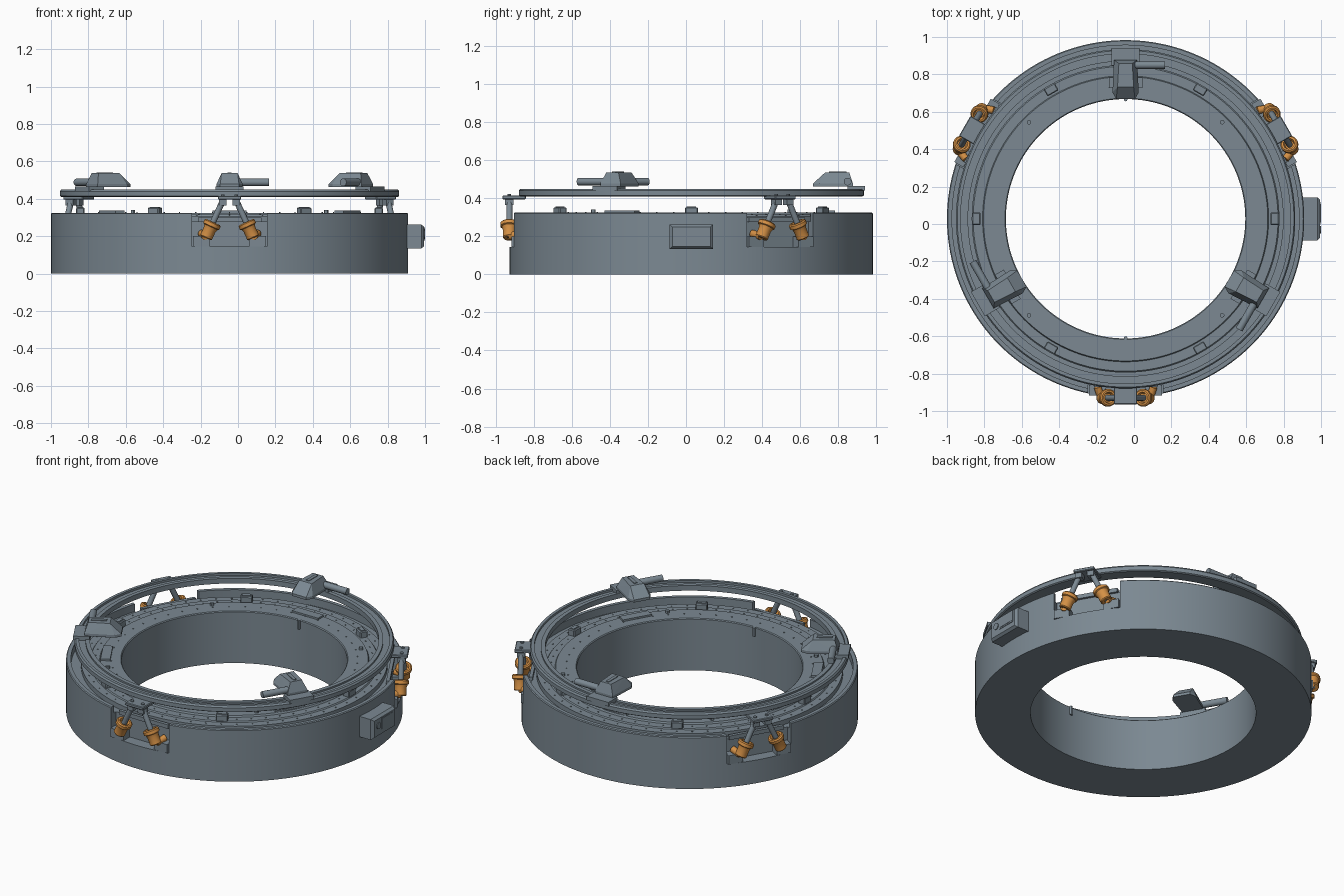
import bpy, bmesh
from math import radians, pi, cos, sin
from mathutils import Matrix, Vector

cube = bpy.data.objects.get("Cube")
if cube:
    bpy.data.objects.remove(cube, do_unlink=True)


def material(name, rgb):
    m = bpy.data.materials.new(name)
    m.use_nodes = True
    m.diffuse_color = (*rgb, 1)
    m.node_tree.nodes["Principled BSDF"].inputs["Base Color"].default_value = (*rgb, 1)
    return m


GREY = material("slate grey", (0.20, 0.25, 0.29))
ORANGE = material("orange", (0.66, 0.28, 0.06))
CENTRE = Matrix.Translation((-0.045, 0.028, 0))


def frame(deg):
    # local x points outward from the ring axis, local y runs counter-clockwise
    return CENTRE @ Matrix.Rotation(radians(deg), 4, "Z")


def finish(name, bm, mat=GREY, place=CENTRE, smooth=True):
    bmesh.ops.recalc_face_normals(bm, faces=bm.faces)
    bm.transform(place)
    me = bpy.data.meshes.new(name)
    bm.to_mesh(me)
    bm.free()
    me.materials.append(mat)
    ob = bpy.data.objects.new(name, me)
    bpy.context.collection.objects.link(ob)
    if smooth:
        bpy.ops.object.select_all(action="DESELECT")
        ob.select_set(True)
        bpy.context.view_layer.objects.active = ob
        bpy.ops.object.shade_smooth_by_angle(angle=radians(30))
    return ob


def lathe(name, profile, mat=GREY, place=CENTRE, seg=128):
    # closed radius/height profile turned around z
    bm = bmesh.new()
    rings = []
    for i in range(seg):
        a = 2 * pi * i / seg
        rings.append([bm.verts.new((r * cos(a), r * sin(a), z)) for r, z in profile])
    n = len(profile)
    for i in range(seg):
        p, q = rings[i], rings[(i + 1) % seg]
        for j in range(n):
            k = (j + 1) % n
            bm.faces.new((p[j], q[j], q[k], p[k]))
    return finish(name, bm, mat, place)


def box(name, lo, hi, place, mat=GREY, bevel=0):
    bm = bmesh.new()
    bmesh.ops.create_cube(bm, size=1)
    lo, hi = Vector(lo), Vector(hi)
    for v in bm.verts:
        v.co = Vector(h * (c + 0.5) + l * (0.5 - c) for c, l, h in zip(v.co, lo, hi))
    if bevel:
        bmesh.ops.bevel(bm, geom=bm.edges[:], offset=bevel, segments=1, affect="EDGES")
    return finish(name, bm, mat, place, smooth=False)


def hull(name, points, place, mat=GREY):
    bm = bmesh.new()
    for p in points:
        bm.verts.new(p)
    bmesh.ops.convex_hull(bm, input=bm.verts[:])
    return finish(name, bm, mat, place, smooth=False)


def aim(a, b):
    a, b = Vector(a), Vector(b)
    return Matrix.Translation(a) @ (b - a).to_track_quat("Z", "Y").to_matrix().to_4x4(), (b - a).length


def rod(name, a, b, radius, place, mat=GREY, seg=20):
    m, length = aim(a, b)
    bm = bmesh.new()
    bmesh.ops.create_cone(bm, cap_ends=True, segments=seg, radius1=radius, radius2=radius,
                          depth=length, matrix=Matrix.Translation((0, 0, length / 2)))
    return finish(name, bm, mat, place @ m)


# Main body: thick ring with a trough behind the outer rim
body = lathe("base_ring", [
    (0.64, 0), (0.955, 0), (0.955, 0.32), (0.95, 0.325), (0.928, 0.325), (0.928, 0.278),
    (0.87, 0.278), (0.87, 0.308), (0.82, 0.308), (0.815, 0.315), (0.765, 0.315),
    (0.76, 0.325), (0.645, 0.325), (0.64, 0.32)], seg=160)

# Three side pockets cut through the rim
STRUTS = (270, 30, 150)
for deg in STRUTS:
    cutter = box("pocket_cutter", (0.885, -0.2, 0.145), (1.1, 0.2, 0.5), frame(deg))
    cutter.hide_render = True
    cutter.hide_viewport = True
    mod = body.modifiers.new("pocket", "BOOLEAN")
    mod.operation = "DIFFERENCE"
    mod.solver = "EXACT"
    mod.object = cutter
dg = bpy.context.evaluated_depsgraph_get()
cut_mesh = bpy.data.meshes.new_from_object(body.evaluated_get(dg))
body.modifiers.clear()
body.data = cut_mesh
for ob in [o for o in bpy.data.objects if o.name.startswith("pocket_cutter")]:
    bpy.data.objects.remove(ob, do_unlink=True)

# Floating capture ring with a channel on top
lathe("capture_ring", [
    (0.82, 0.415), (0.9, 0.41), (0.907, 0.415), (0.907, 0.44), (0.9, 0.45), (0.882, 0.45),
    (0.882, 0.437), (0.845, 0.437), (0.845, 0.447), (0.82, 0.447)], seg=160)

# Strut pairs with orange actuators
for deg in STRUTS:
    f = frame(deg)
    box("strut_bracket", (0.87, -0.062, 0.395), (0.993, 0.062, 0.415), f, bevel=0.004)
    box("pocket_rail", (0.88, -0.17, 0.275), (0.9, 0.17, 0.3), f)
    for s in (-1, 1):
        top, low = Vector((0.957, s * 0.036, 0.39)), Vector((0.957, s * 0.125, 0.195))
        box("strut_clevis", (0.935, s * 0.036 - 0.02, 0.365), (0.98, s * 0.036 + 0.02, 0.396), f)
        box("strut_foot", (0.89, s * 0.15 - 0.045, 0.145), (0.945, s * 0.15 + 0.045, 0.2), f)
        rod("strut_bolt", (0.957, s * 0.036, 0.41), (0.957, s * 0.036, 0.422), 0.01, f, seg=8)
        rod("strut_rod", top, low, 0.016, f)
        m, length = aim(low, top)
        lathe("actuator", [
            (0.012, -0.005), (0.03, -0.005), (0.034, 0.0), (0.034, 0.045), (0.04, 0.06),
            (0.047, 0.064), (0.047, 0.082), (0.04, 0.088), (0.03, 0.088), (0.024, 0.07),
            (0.012, 0.07)], ORANGE, f @ m, seg=24)
        rod("actuator_motor", (0.9, s * 0.15, 0.215), (0.957, s * 0.13, 0.2), 0.02, f, ORANGE)

# Guide petals with their side dampers
for deg in (90, 210, 330):
    f = frame(deg)
    box("petal_mount", (0.82, -0.075, 0.44), (0.912, 0.075, 0.465), f)
    outline = [(0.64, 0.05), (0.675, 0.07), (0.85, 0.062)]
    crown = [(0.705, 0.043), (0.83, 0.036)]
    pts = [(x, s * y, z) for s in (-1, 1) for x, y in outline for z in (0.462, 0.478)]
    pts += [(x, s * y, 0.537) for s in (-1, 1) for x, y in crown]
    hull("guide_petal", pts, f)
    box("petal_slot", (0.725, -0.01, 0.535), (0.815, 0.01, 0.541), f)
    rod("petal_damper", (0.822, -0.04, 0.488), (0.822, -0.21, 0.488), 0.02, f)
    box("petal_striker", (0.7, -0.09, 0.32), (0.755, 0.09, 0.336), f)

# Latch blocks, pins and bolts on the top face
for i in range(6):
    f = frame(i * 60)
    box("latch_block", (0.775, -0.034, 0.31), (0.82, 0.034, 0.353), f, bevel=0.005)
    box("latch_lip", (0.785, -0.025, 0.352), (0.81, 0.025, 0.357), f)
for i in range(4):
    rod("guide_pin", (0.73, 0, 0.32), (0.73, 0, 0.34), 0.012, frame(45 + i * 90), seg=12)
for deg in (90, 270):
    rod("alignment_pin", (0.638, 0, 0.27), (0.638, 0, 0.325), 0.01, frame(deg), seg=12)
bm = bmesh.new()
for radius, count, z in ((0.7, 48, 0.326), (0.79, 60, 0.316), (0.845, 60, 0.309)):
    for i in range(count):
        a = 2 * pi * i / count
        bmesh.ops.create_cone(bm, cap_ends=True, segments=6, radius1=0.004, radius2=0.004, depth=0.005,
                              matrix=Matrix.Translation((radius * cos(a), radius * sin(a), z)))
finish("bolts", bm, smooth=False)

# Control box on the left side, with dial and screen
f = frame(0)
hull("control_box", [(x, s * y, 0.198 + t * z) for s in (-1, 1) for t in (-1, 1)
                     for x, y, z in ((0.93, 0.115, 0.064), (1.025, 0.115, 0.064), (1.04, 0.1, 0.052))], f)
box("screen_frame", (1.03, -0.03, 0.175), (1.043, 0.09, 0.25), f)
box("screen", (1.035, -0.02, 0.183), (1.045, 0.08, 0.242), f)
rod("dial", (1.03, -0.058, 0.207), (1.045, -0.058, 0.207), 0.02, f)
